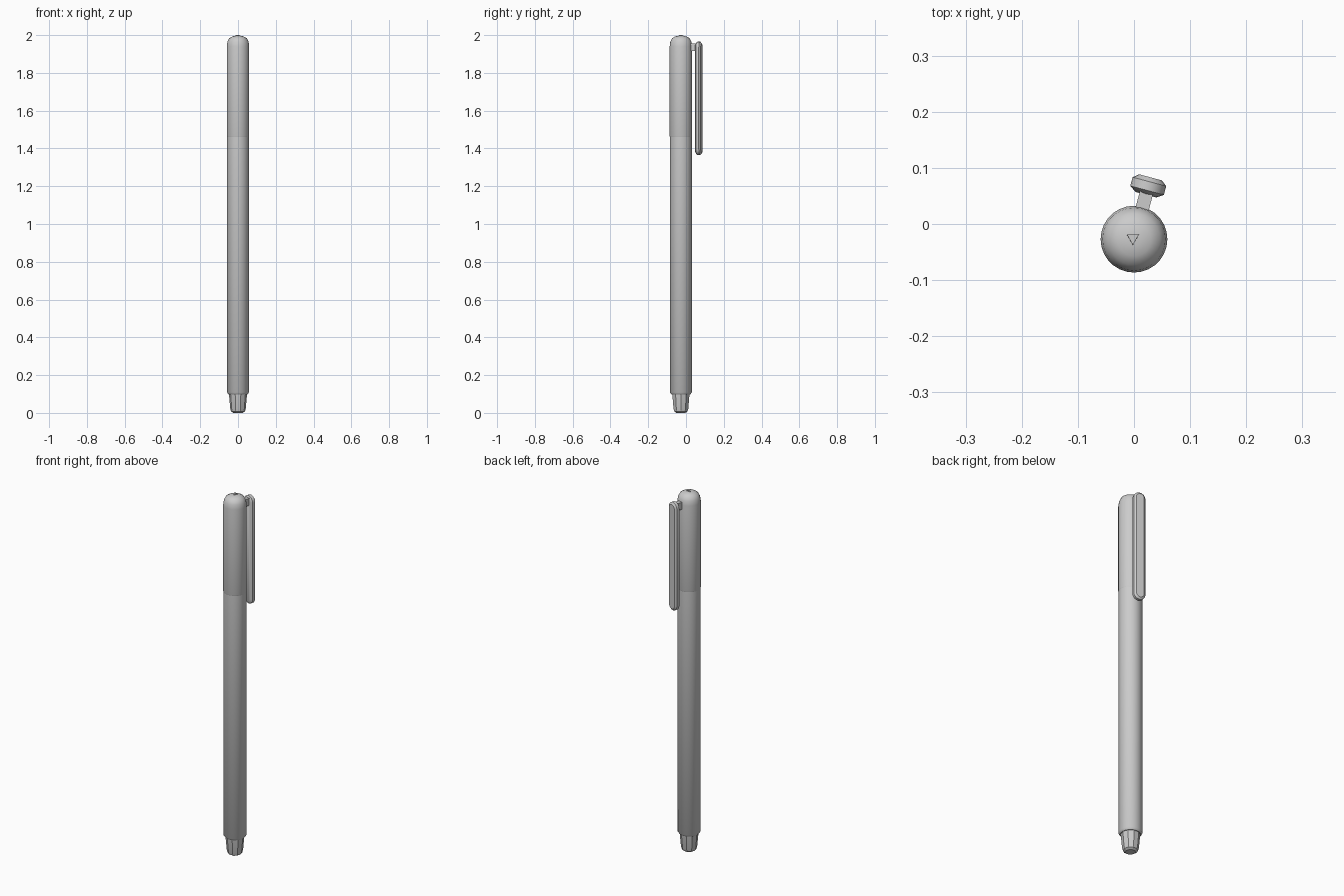
import bpy, bmesh, math
from mathutils import Matrix, Vector

cube = bpy.data.objects.get("Cube")
if cube:
    bpy.data.objects.remove(cube, do_unlink=True)

grey = bpy.data.materials.new("light grey plastic")
grey.use_nodes = True
colour = (0.6, 0.6, 0.6, 1)
grey.diffuse_color = colour
grey.node_tree.nodes["Principled BSDF"].inputs["Base Color"].default_value = colour

AXIS_Y = -0.027
CLIP_TURN = math.radians(-15)


def finish(name, bm, angle=40):
    bmesh.ops.recalc_face_normals(bm, faces=bm.faces[:])
    mesh = bpy.data.meshes.new(name)
    bm.to_mesh(mesh)
    bm.free()
    mesh.materials.append(grey)
    obj = bpy.data.objects.new(name, mesh)
    bpy.context.collection.objects.link(obj)
    bpy.ops.object.select_all(action='DESELECT')
    obj.select_set(True)
    bpy.context.view_layer.objects.active = obj
    bpy.ops.object.shade_smooth_by_angle(angle=math.radians(angle))
    return obj


def lathe(name, profile, sides, angle=40):
    """Stack rings of (radius, z) on the pen axis and cap both ends."""
    bm = bmesh.new()
    rings = []
    for r, z in profile:
        rings.append([bm.verts.new((r * math.cos(math.tau * i / sides),
                                    AXIS_Y + r * math.sin(math.tau * i / sides), z))
                      for i in range(sides)])
    for a, b in zip(rings, rings[1:]):
        for i in range(sides):
            j = (i + 1) % sides
            bm.faces.new((a[i], a[j], b[j], b[i]))
    bm.faces.new(rings[0])
    bm.faces.new(rings[-1])
    return finish(name, bm, angle)


# Barrel, cap with domed top, and faceted tip plug
lathe("barrel", [(0.05, 0.098), (0.058, 0.108), (0.058, 1.48)], 28)
lathe("cap", [(0.058, 1.46), (0.0595, 1.465), (0.0595, 1.94), (0.056, 1.965),
              (0.046, 1.984), (0.03, 1.993), (0.012, 1.997)], 28)
lathe("tip_plug", [(0.025, 0), (0.037, 0.008), (0.041, 0.022), (0.049, 0.112)], 10, 20)

# Tiny three-sided nub on the crown
bm = bmesh.new()
bmesh.ops.create_cone(bm, cap_ends=True, segments=3, radius1=0.013, radius2=0.012, depth=0.008,
                      matrix=Matrix.Translation((-0.002, AXIS_Y + 0.002, 1.996))
                      @ Matrix.Rotation(math.pi, 4, 'Z'))
finish("crown_nub", bm, 20)

# Pocket clip: round-ended strip, with edges chamfered, turned around the axis
clip_place = Matrix.Translation((0, AXIS_Y, 0)) @ Matrix.Rotation(CLIP_TURN, 4, 'Z')
bm = bmesh.new()
half_width, low, high = 0.031, 1.365, 1.965
outline = []
for centre, start in ((high - half_width, 0), (low + half_width, math.pi)):
    for i in range(9):
        a = start + math.pi * i / 8
        outline.append((half_width * math.cos(a), centre + half_width * math.sin(a)))
layers = []
for depth, inset in ((0.082, 0.012), (0.09, 0), (0.106, 0), (0.114, 0.01)):
    layer = []
    for x, z in outline:
        mid = min(max(z, low + half_width), high - half_width)
        k = 1 - inset / half_width
        layer.append(bm.verts.new(clip_place @ Vector((x * k, depth, mid + (z - mid) * k))))
    layers.append(layer)
count = len(outline)
for a, b in zip(layers, layers[1:]):
    for i in range(count):
        j = (i + 1) % count
        bm.faces.new((a[i], a[j], b[j], b[i]))
bm.faces.new(layers[0])
bm.faces.new(layers[-1])
finish("pocket_clip", bm, 35)

# Short bridge joining the clip to the cap
bm = bmesh.new()
bmesh.ops.create_cube(bm, size=1, matrix=clip_place @ Matrix.Translation((0, 0.071, 1.935))
                      @ Matrix.Diagonal((0.024, 0.036, 0.04, 1)))
finish("clip_bridge", bm)
